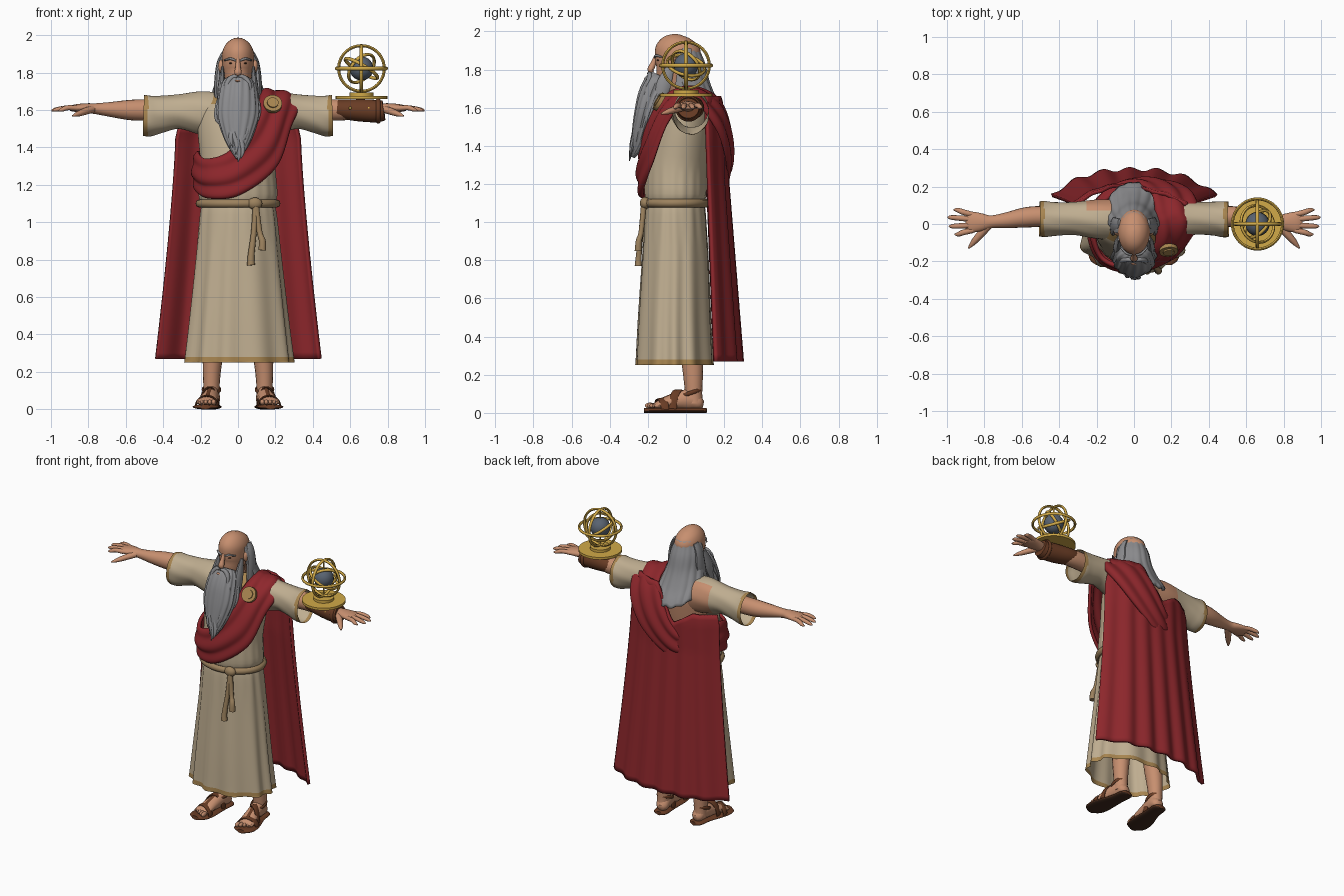
import bpy, bmesh, math, random
from math import sin, cos, pi, radians
from mathutils import Vector

if "Cube" in bpy.data.objects:
    bpy.data.objects.remove(bpy.data.objects["Cube"], do_unlink=True)
random.seed(4)
made = []


def material(name, r, g, b):
    m = bpy.data.materials.new(name)
    m.use_nodes = True
    m.diffuse_color = (r, g, b, 1)
    m.node_tree.nodes["Principled BSDF"].inputs["Base Color"].default_value = (r, g, b, 1)
    return m


SKIN = material("skin", .57, .275, .16)
GREY = material("grey hair", .26, .26, .27)
LINEN = material("linen", .52, .42, .28)
TRIM = material("ochre trim", .39, .235, .08)
RED = material("red cloth", .27, .02, .025)
ROPE = material("rope", .33, .22, .11)
LEATHER = material("brown leather", .14, .045, .018)
GOLD = material("gold", .64, .40, .065)
SLATE = material("slate blue", .10, .125, .165)
DARK = material("dark brown", .05, .022, .012)


def add(name, verts, faces, mats, rule=None, thick=0):
    mesh = bpy.data.meshes.new(name)
    mesh.from_pydata(verts, [], faces)
    bm = bmesh.new()
    bm.from_mesh(mesh)
    bmesh.ops.recalc_face_normals(bm, faces=bm.faces)
    bm.to_mesh(mesh)
    bm.free()
    for m in mats if isinstance(mats, list) else [mats]:
        mesh.materials.append(m)
    if rule:
        for p in mesh.polygons:
            p.material_index = rule(p.center)
    ob = bpy.data.objects.new(name, mesh)
    bpy.context.collection.objects.link(ob)
    if thick:
        mod = ob.modifiers.new("thickness", "SOLIDIFY")
        mod.thickness, mod.offset = thick, 0
    made.append(ob)


def spline(keys, sub, closed=False):
    n, out = len(keys), []
    pick = (lambda i: keys[i % n]) if closed else (lambda i: keys[max(0, min(n - 1, i))])
    for i in range(n if closed else n - 1):
        for j in range(sub):
            t = j / sub
            out.append([.5 * (2 * b + (c - a) * t + (2 * a - 5 * b + 4 * c - d) * t * t
                              + (3 * b - a - 3 * c + d) * t ** 3)
                        for a, b, c, d in zip(pick(i - 1), pick(i), pick(i + 1), pick(i + 2))])
    return out if closed else out + [list(keys[-1])]


def grid_faces(rows, cols, wrap_rows, wrap_cols):
    return [(i * cols + j, i * cols + (j + 1) % cols,
             (i + 1) % rows * cols + (j + 1) % cols, (i + 1) % rows * cols + j)
            for i in range(rows if wrap_rows else rows - 1)
            for j in range(cols if wrap_cols else cols - 1)]


def sweep(name, keys, mats, n=16, sub=4, up=(0, 0, 1), closed=False, cap=True, fold=None, rule=None):
    """Elliptical section along a path; each key is x, y, z, side radius, up radius."""
    pts, up, verts = spline(keys, sub, closed), Vector(up), []
    count = len(pts)
    for i, p in enumerate(pts):
        nxt = pts[(i + 1) % count] if closed else pts[min(i + 1, count - 1)]
        prv = pts[i - 1] if closed else pts[max(i - 1, 0)]
        t = (Vector(nxt[:3]) - Vector(prv[:3])).normalized()
        side = t.cross(up).normalized()
        top = side.cross(t)
        for k in range(n):
            a = 2 * pi * k / n
            f = fold(a, i / count) if fold else 1
            verts.append(Vector(p[:3]) + side * max(p[3], .001) * f * cos(a)
                         + top * max(p[4], .001) * f * sin(a))
    faces = grid_faces(count, n, closed, True)
    if cap and not closed:
        faces += [tuple(range(n))[::-1], tuple(range((count - 1) * n, count * n))]
    add(name, verts, faces, mats, rule)


def sheet(name, f, rows, cols, mat, thick, wrap=False):
    verts = [f(i / (rows if wrap else rows - 1), j / (cols - 1)) for i in range(rows) for j in range(cols)]
    add(name, verts, grid_faces(rows, cols, wrap, False), mat, thick=thick)


def ball(name, c, r, mat):
    bm = bmesh.new()
    bmesh.ops.create_uvsphere(bm, u_segments=20, v_segments=12, radius=1)
    verts = [[c[i] + v.co[i] * r[i] for i in range(3)] for v in bm.verts]
    faces = [[v.index for v in f.verts] for f in bm.faces]
    bm.free()
    add(name, verts, faces, mat)


def ring(name, c, rx, ry, tube, mat, axis=(0, 0, 1), flat=1):
    q = Vector(axis).to_track_quat("Z", "Y")
    keys = []
    for i in range(24):
        a = 2 * pi * i / 24
        keys.append((*(Vector(c) + q @ Vector((rx * cos(a), ry * sin(a), 0))), tube, tube * flat))
    sweep(name, keys, mat, n=8, sub=2, up=axis, closed=True)


def disc(name, c, axis, r, h, mat):
    a = Vector(axis).normalized() * h / 2
    c = Vector(c)
    sweep(name, [(*(c - a), r, r), (*(c + a), r, r)], mat, n=32, sub=1, up=(1, 0, 0))


FRONT = (0, -1, 0)


# Robe with skirt folds, hem trim, collar and bare upper back
def robe_colour(c):
    if c.z < .28 or (c.z > 1.635 and c.y < .03 and abs(c.x) < .17):
        return 1
    return 2 if c.z > 1.36 and c.y > .04 and c.x < .1 else 0


profile = [(.25, -.06, .29, .202), (.28, -.06, .287, .2), (.5, -.06, .262, .19), (.8, -.056, .23, .175),
           (1.04, -.055, .205, .16), (1.1, -.055, .195, .152), (1.15, -.055, .21, .162),
           (1.3, -.05, .2, .16), (1.48, -.02, .215, .155), (1.6, .01, .215, .135),
           (1.67, .015, .16, .1), (1.71, .015, .08, .07)]
sweep("robe", [(0, cy, z, rx, ry) for z, cy, rx, ry in profile], [LINEN, TRIM, SKIN], n=96, up=FRONT, cap=False,
      fold=lambda a, s: 1 + .05 * max(0, .5 - s) * 2 * cos(11 * a + sin(3 * a)) + .008 * sin(19 * a) * (.3 < s < .62),
      rule=robe_colour)

# Rope belt, knot and hanging ends
ring("rope_belt", (0, -.055, 1.1), .208, .165, .019, ROPE, flat=1.15)
ball("belt_knot", (.09, -.215, 1.1), (.04, .027, .032), ROPE)
for x, z in ((.07, .77), (.13, .85)):
    sweep("belt_end", [(.095, -.22, 1.1, .016, .016), (x * .5 + .05, -.235, .95, .015, .014),
                       (x, -.248, z + .05, .018, .016), (x, -.25, z, .021, .02)], ROPE, n=10, up=FRONT)

# Head and face
skull = [(1.6, .0, .065, .065), (1.7, -.03, .06, .07), (1.75, -.06, .068, .09), (1.81, -.05, .08, .11),
         (1.86, -.045, .085, .118), (1.91, -.042, .084, .118), (1.95, -.038, .066, .093),
         (1.975, -.034, .036, .05), (1.984, -.032, .003, .004)]
sweep("head", [(0, cy, z, rx, ry) for z, cy, rx, ry in skull], SKIN, n=28, up=FRONT)
sweep("nose", [(0, -.155, 1.87, .011, .012), (0, -.172, 1.83, .014, .015), (0, -.185, 1.8, .02, .017),
               (0, -.175, 1.785, .012, .01)], SKIN, n=12, up=FRONT)
ball("lower_lip", (0, -.19, 1.755), (.025, .03, .008), SKIN)
for s in (-1, 1):
    ball("eye", (s * .036, -.146, 1.85), (.012, .008, .004), DARK)
    ball("ear", (s * .09, -.04, 1.835), (.016, .022, .035), SKIN)
    sweep("eyebrow", [(s * .012, -.164, 1.864, .005, .005), (s * .04, -.157, 1.874, .007, .007),
                      (s * .072, -.125, 1.866, .004, .004)], GREY, n=8)
    sweep("moustache", [(s * .004, -.196, 1.78, .008, .008), (s * .035, -.19, 1.772, .014, .013),
                        (s * .06, -.196, 1.73, .015, .016), (s * .065, -.225, 1.63, .005, .005)],
          GREY, n=10, up=FRONT)
    sweep("sideburn", [(s * .083, -.075, 1.83, .006, .014), (s * .085, -.095, 1.78, .014, .03),
                       (s * .09, -.12, 1.71, .02, .04), (s * .1, -.14, 1.62, .012, .02)],
          GREY, n=10, up=FRONT)
    sweep("side_lock", [(s * .078, .005, 1.91, .008, .025), (s * .1, .0, 1.85, .014, .035),
                        (s * .108, -.01, 1.74, .02, .045), (s * .115, -.05, 1.6, .012, .02)],
          GREY, n=10, up=FRONT)

# Beard with loose locks
sweep("beard", [(0, -.13, 1.765, .06, .05), (0, -.145, 1.735, .09, .07), (0, -.175, 1.66, .106, .075),
                (0, -.205, 1.57, .11, .065), (0, -.23, 1.48, .085, .052), (0, -.25, 1.41, .055, .038),
                (0, -.28, 1.34, .01, .01)], GREY, n=72, up=FRONT, fold=lambda a, s: 1 + .04 * sin(15 * a + 5 * s))
for i in range(-5, 6):
    x, low = i * .019, 1.32 + abs(i) * .032 + random.uniform(-.02, .02)
    back, sway = .0032 * i * i, random.uniform(-.015, .015)
    sweep("beard_lock", [(x * .8, -.195 + back, 1.73, .01, .01), (x * 1.1, -.24 + back, 1.63, .016, .013),
                         (x + sway, -.268 + back, (low + 1.63) / 2, .017, .013),
                         (x * .75 - sway, -.288 + back * .8, low + .05, .012, .01),
                         (x * .75, -.297 + back * .8, low, .002, .002)], GREY, n=8, up=FRONT)

# Long hair round the sides and back
hair_shape = spline([(.066, .095, -.04), (.096, .126, -.035), (.108, .134, -.018), (.13, .145, .015),
                     (.142, .145, .07)], 10)


def hair_point(u, v):
    a = radians(-5 + 190 * u)
    rx, ry, cy = hair_shape[round(v * 40)]
    low = 1.525 + .09 * (1 - max(0, sin(a))) + .006 * sin(a * 13)
    f = 1 + .012 * sin(a * 17 + 3 * v)
    return (rx * f * cos(a), cy + ry * f * sin(a), 1.925 + (low - 1.925) * v)


sheet("long_hair", hair_point, 80, 21, GREY, .02)


# Cape hanging behind
def cape_point(u, v):
    k = 2 * u - 1
    rise = min(1, max(0, (k + .15) / .5))
    top = 1.51 + .15 * rise - .08 * max(0, 1 - abs(k + .15) * 2.5)
    z = top + (.27 - top) * v
    w = .33 + .11 * ((1.45 - z) / 1.18) ** 1.3 if z < 1.45 else .33 - .25 * (z - 1.45)
    back = .21 + .075 * max(0, 1.25 - z) - .15 * max(0, z - 1.45)
    edge = .1 + .045 * v
    y = back - (back - edge) * abs(k) ** 2.6 + .011 * (.25 + .75 * v) * cos(k * 19 + 1)
    return (w * k, y, z)


sheet("cape", cape_point, 80, 40, RED, .02)

# Sash looped from the left shoulder to the right hip: centre, then half width
sash = spline([(.24, .03, 1.68, -.115, 0, .03), (.21, -.105, 1.595, -.085, -.01, .065),
               (.13, -.195, 1.4, -.08, -.01, .105), (-.02, -.238, 1.255, -.03, 0, .115),
               (-.165, -.19, 1.225, -.01, 0, .105), (-.225, -.05, 1.27, 0, 0, .1),
               (-.19, .11, 1.28, 0, 0, .08), (-.06, .205, 1.28, -.02, 0, .1),
               (.1, .222, 1.42, -.075, 0, .1), (.21, .165, 1.58, -.11, 0, .08)], 10, True)


def sash_point(u, v):
    k = sash[round(u * len(sash)) % len(sash)]
    w = 2 * v - 1
    p = Vector(k[:3]) + Vector(k[3:]) * w
    out = (p - Vector((0, 0, 1.42))).normalized()
    return p + out * (.008 * cos(w * 2.3 * pi + sin(u * 12)) + .012 - .035 * w ** 4)


sheet("sash", sash_point, len(sash), 25, RED, .02, wrap=True)
disc("brooch", (.185, -.14, 1.632), (.1, -1, .6), .05, .022, TRIM)
disc("brooch_boss", (.186, -.15, 1.638), (.1, -1, .6), .03, .014, TRIM)

# Arms, sleeves, hands, legs and sandals
for s in (-1, 1):
    sweep("sleeve", [(s * x, y, z, a, b) for x, y, z, a, b in
                     ((.08, .02, 1.57, .11, .12), (.2, .025, 1.585, .105, .115), (.32, .03, 1.59, .088, .092),
                      (.42, .028, 1.577, .09, .1), (.475, .026, 1.57, .096, .11), (.505, .026, 1.57, .094, .108))],
          [LINEN, TRIM, SKIN], n=40, cap=False, fold=lambda a, t: 1 + .014 * sin(7 * a + 9 * t),
          rule=lambda c: 1 if abs(c.x) > .48 else 2 if -.26 < c.x < 0 and c.y > .065 else 0)
    sweep("arm", [(s * x, y, z, a, b) for x, y, z, a, b in
                  ((.3, .03, 1.6, .06, .06), (.48, .04, 1.6, .056, .058), (.58, .035, 1.6, .054, .054),
                   (.68, .02, 1.603, .042, .04), (.76, .012, 1.607, .034, .029), (.81, .01, 1.61, .046, .026),
                   (.87, .01, 1.61, .056, .02), (.9, .01, 1.606, .04, .012))], SKIN, n=20)
    for y, tip_x, tip_y in ((.05, .965, .075), (.024, .997, .035), (-.006, .99, -.012), (-.034, .96, -.055)):
        sweep("finger", [(s * .86, y, 1.61, .014, .014), (s * .91, (y + tip_y) / 2, 1.612, .015, .014),
                         (s * (tip_x - .02), tip_y, 1.602, .012, .011), (s * tip_x, tip_y, 1.596, .003, .003)],
              SKIN, n=10)
    sweep("thumb", [(s * .78, -.01, 1.605, .022, .02), (s * .825, -.06, 1.59, .02, .018),
                    (s * .86, -.1, 1.577, .015, .013), (s * .885, -.13, 1.568, .004, .004)], SKIN, n=10)
    sweep("leg", [(s * .11, .02, .65, .07, .07), (s * .13, .03, .35, .058, .062), (s * .14, .037, .2, .048, .052),
                  (s * .142, .04, .1, .042, .045), (s * .142, .04, .05, .042, .05)], SKIN, up=FRONT)
    sweep("foot", [(s * .134, .09, .045, .02, .02), (s * .136, .07, .05, .04, .035), (s * .142, .02, .07, .044, .055),
                   (s * .152, -.06, .06, .046, .042), (s * .166, -.14, .042, .054, .024),
                   (s * .17, -.17, .035, .045, .012)], SKIN)
    for i in range(5):
        big = .016 - .0017 * i
        ball("toe", (s * (.13 + .021 * i), -.188 + .009 * i, .038), (big * .8, big * 1.7, big), SKIN)
    sweep("sole", [(s * .134, .108, .013, .02, .013), (s * .136, .085, .013, .048, .014),
                   (s * .145, .0, .013, .053, .014), (s * .165, -.12, .013, .074, .014),
                   (s * .173, -.19, .013, .066, .014), (s * .175, -.22, .013, .028, .013)], [LEATHER, DARK], n=20,
          rule=lambda c: 1 if c.z < .008 else 0)
    for x, y, wide, tall, slant in ((.166, -.13, .06, .06, .02), (.153, -.04, .05, .105, -.03)):
        sweep("sandal_strap", [(s * (x + wide * cos(pi * i / 8)), y + slant * cos(pi * i / 8),
                                .012 + tall * sin(pi * i / 8), .006, .022) for i in range(9)],
              LEATHER, n=10, sub=2, up=(0, 1, 0))
    ring("ankle_strap", (s * .142, .025, .105), .046, .056, .006, LEATHER, (0, -.35, 1), flat=1.8)
    sweep("instep_strap", [(s * .163, -.13, .073, .012, .005), (s * .157, -.085, .092, .011, .005),
                           (s * .15, -.04, .117, .012, .005)], LEATHER, n=8)

# Leather bracer with gold studs on the left forearm
sweep("bracer", [(.53, .036, 1.606, .056, .05), (.58, .034, 1.602, .06, .054), (.66, .022, 1.598, .062, .06),
                 (.74, .014, 1.594, .06, .06), (.78, .012, 1.598, .056, .053)], LEATHER, n=24)
ring("bracer_band", (.75, .014, 1.595), .06, .06, .008, LEATHER, (1, 0, 0), 1.5)
for x in (.6, .7):
    ball("bracer_stud", (x, -.035, 1.61), (.008, .008, .008), GOLD)

# Armillary sphere on its round base
C = (.66, 0, 1.822)
disc("base_plate", (.66, 0, 1.667), (0, 0, 1), .138, .016, GOLD)
disc("base_step", (.66, 0, 1.682), (0, 0, 1), .065, .022, GOLD)
ball("globe", C, (.064, .064, .064), SLATE)
for axis, r in (((0, 1, 0), .122), ((1, 0, 0), .122), ((0, 0, 1), .134), ((.5, .2, .85), .1), ((-.6, .55, .5), .088)):
    ring("armillary_ring", C, r, r, .008, GOLD, axis, 1.2)
sweep("axis_rod", [(.66, 0, 1.68, .005, .005), (.66, 0, 1.945, .005, .005)], GOLD, n=8, up=FRONT)

# Smooth shading with sharp edges kept
bpy.ops.object.select_all(action="DESELECT")
for ob in made:
    ob.select_set(True)
bpy.context.view_layer.objects.active = made[0]
bpy.ops.object.shade_smooth_by_angle(angle=radians(45))
